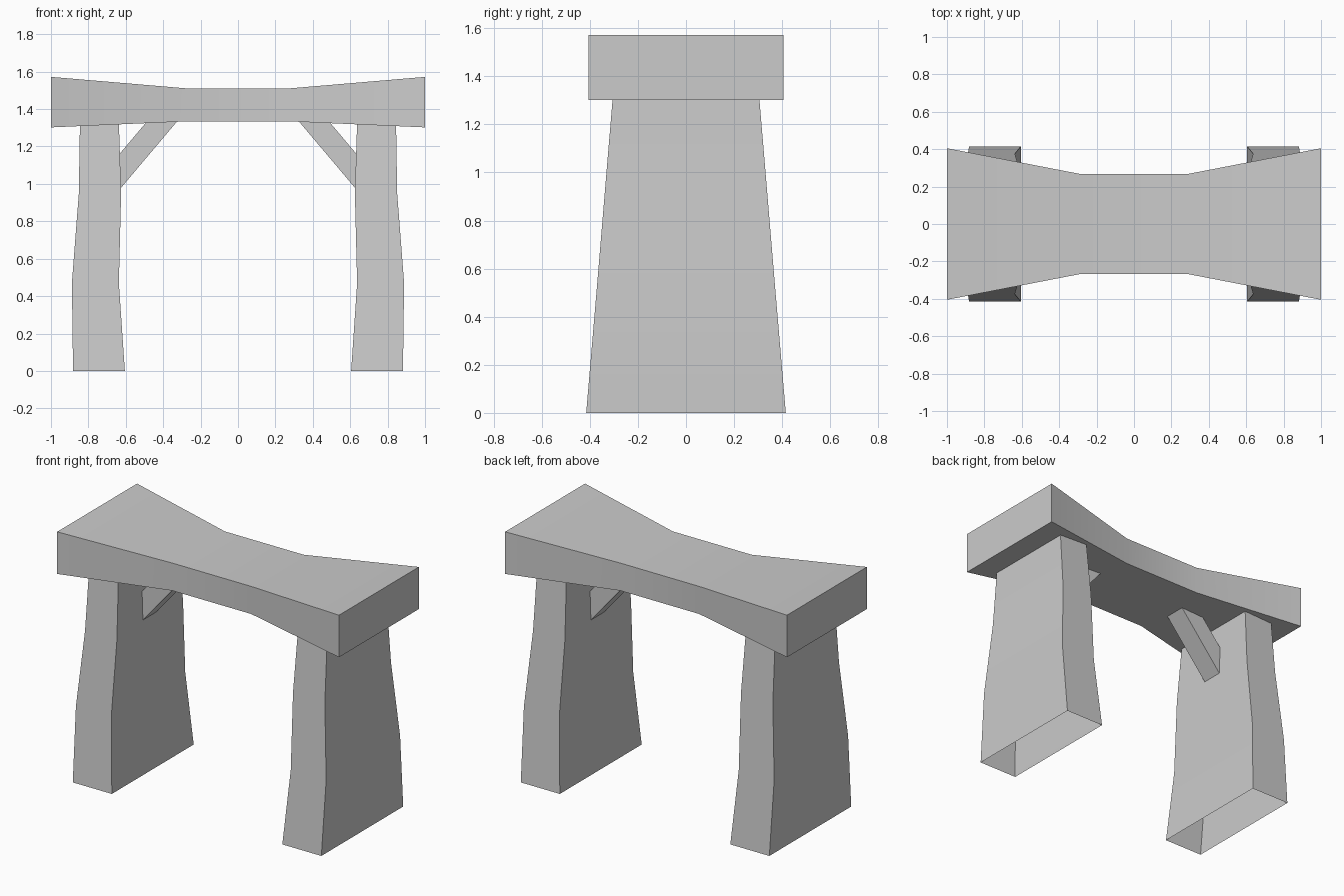
import bpy
from mathutils import Vector

if "Cube" in bpy.data.objects:
    bpy.data.objects.remove(bpy.data.objects["Cube"])


def loft(name, rings, caps=True):
    """Skin a list of four-cornered rings into a mesh object."""
    verts = [v for r in rings for v in r]
    faces = [(4 * i + j, 4 * i + (j + 1) % 4, 4 * i + 4 + (j + 1) % 4, 4 * i + 4 + j)
             for i in range(len(rings) - 1) for j in range(4)]
    if caps:
        n = len(verts)
        faces += [(3, 2, 1, 0), (n - 4, n - 3, n - 2, n - 1)]
    mesh = bpy.data.meshes.new(name)
    mesh.from_pydata(verts, [], faces)
    obj = bpy.data.objects.new(name, mesh)
    bpy.context.collection.objects.link(obj)
    bpy.context.view_layer.objects.active = obj
    obj.select_set(True)
    bpy.ops.object.shade_smooth_by_angle(angle=0.5)
    obj.select_set(False)
    return obj


def mirror_x(obj):
    mod = obj.modifiers.new("mirror", 'MIRROR')
    mod.use_mirror_merge = False


# Seat: waisted plank, flared at both ends (x, half width, bottom, top)
stations = [(-1, .405, 1.302, 1.572), (-.28, .266, 1.334, 1.511),
            (.28, .266, 1.334, 1.511), (1, .405, 1.302, 1.572)]
loft("seat", [[(x, -w, b), (x, w, b), (x, w, t), (x, -w, t)] for x, w, b, t in stations])

# Legs: tapering bent slabs, open at the ends (z, inner x, outer x, half depth)
levels = [(0, .605, .882, .415), (.47, .637, .888, .375),
          (.95, .625, .851, .335), (1.33, .637, .845, .303)]
leg = loft("legs", [[(i, -d, z), (o, -d, z), (o, d, z), (i, d, z)]
                    for z, i, o, d in levels], caps=False)
mirror_x(leg)

# Braces: slanted bars between legs and seat
low, high = Vector((.633, 0, .97)), Vector((.322, 0, 1.338))
along = (high - low).normalized()
thick = Vector((along.z, 0, -along.x)) * .123
half = Vector((0, .07, 0))
brace = loft("braces", [[p - half, p + half, p + half + thick, p - half + thick]
                        for p in (high, low)])
mirror_x(brace)

# Consistent outward normals
for obj in bpy.data.objects:
    bpy.context.view_layer.objects.active = obj
    bpy.ops.object.mode_set(mode='EDIT')
    bpy.ops.mesh.select_all(action='SELECT')
    bpy.ops.mesh.normals_make_consistent(inside=False)
    bpy.ops.object.mode_set(mode='OBJECT')
